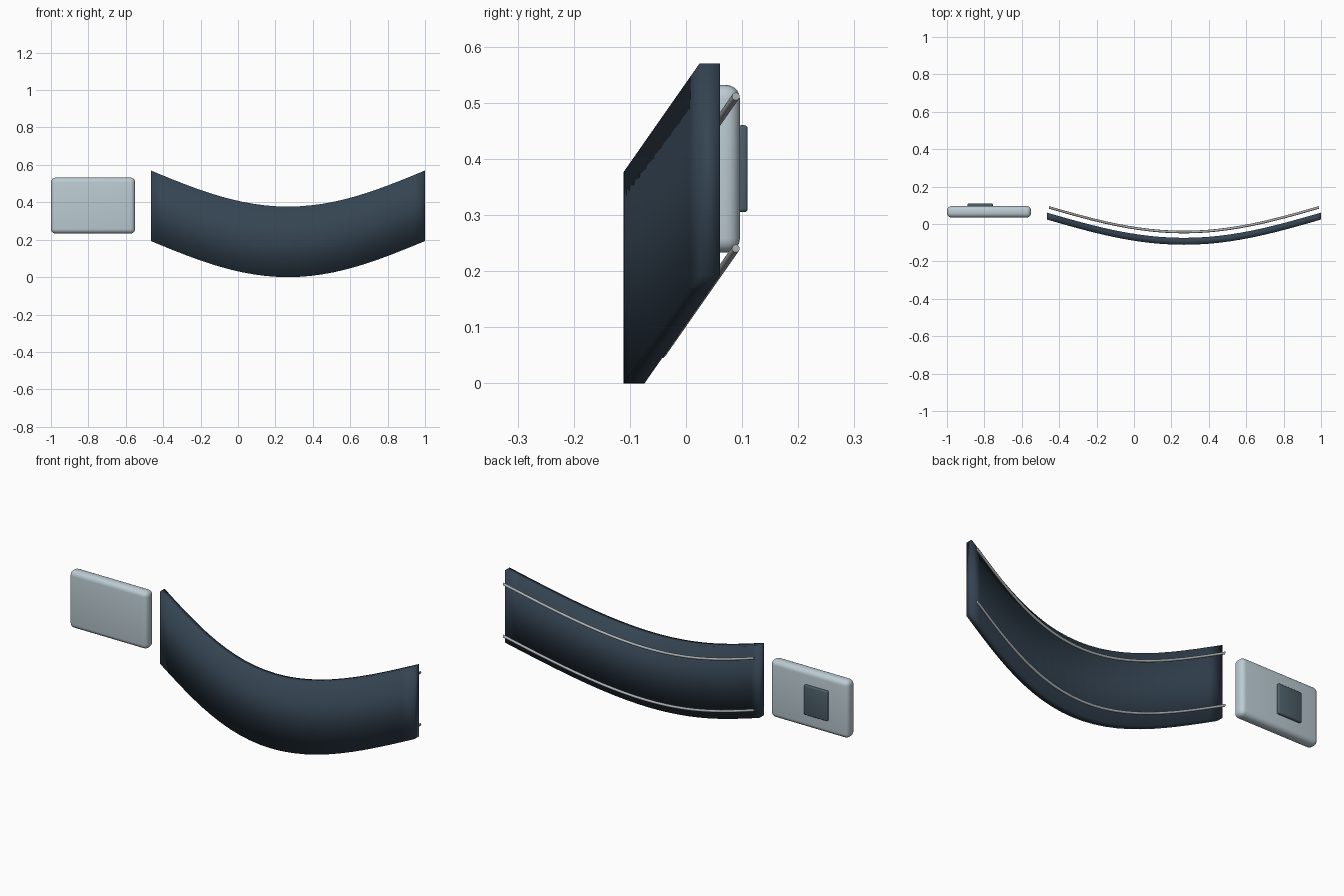
import bpy, bmesh, math

if "Cube" in bpy.data.objects:
    bpy.data.objects.remove(bpy.data.objects["Cube"])

def paint(obj, name, rgb):
    mat = bpy.data.materials.get(name) or bpy.data.materials.new(name)
    mat.diffuse_color = (*rgb, 1)
    mat.use_nodes = True
    mat.node_tree.nodes["Principled BSDF"].inputs["Base Color"].default_value = mat.diffuse_color
    obj.data.materials.append(mat)

def add_object(name, bm):
    bmesh.ops.recalc_face_normals(bm, faces=bm.faces)
    mesh = bpy.data.meshes.new(name)
    bm.to_mesh(mesh)
    bm.free()
    obj = bpy.data.objects.new(name, mesh)
    bpy.context.collection.objects.link(obj)
    return obj

def smooth(obj, degrees):
    bpy.ops.object.select_all(action='DESELECT')
    bpy.context.view_layer.objects.active = obj
    obj.select_set(True)
    bpy.ops.object.shade_smooth_by_angle(angle=math.radians(degrees))

CENTRE, HALF, STEPS = 0.267, 0.733, 24

def sweep(name, section, reach=1.0):
    """Sweep a (y, z) section along the curve that rises and recedes to both ends."""
    bm = bmesh.new()
    rings = []
    for i in range(STEPS + 1):
        t = reach * (2 * i / STEPS - 1)
        rise = 1 - math.cos(t * math.pi / 2)
        rings.append([bm.verts.new((CENTRE + HALF * t, y + 0.135 * rise, z + 0.193 * rise))
                      for y, z in section])
    n = len(section)
    for a, b in zip(rings, rings[1:]):
        for j in range(n):
            k = (j + 1) % n
            bm.faces.new((a[j], a[k], b[k], b[j]))
    bm.faces.new(rings[0])
    bm.faces.new(rings[-1])
    return add_object(name, bm)

def rounded_box(name, lo, hi, radius, segments):
    bm = bmesh.new()
    bmesh.ops.create_cube(bm, size=1)
    for v in bm.verts:
        v.co = [(a + b) / 2 + c * (b - a) for a, b, c in zip(lo, hi, v.co)]
    obj = add_object(name, bm)
    mod = obj.modifiers.new("rounding", 'BEVEL')
    mod.width, mod.segments = radius, segments
    bpy.context.view_layer.objects.active = obj
    bpy.ops.object.modifier_apply(modifier=mod.name)
    smooth(obj, 35)
    return obj

# Curved panel
panel = sweep("curved_panel",
              [(-0.111, 0), (-0.074, 0), (-0.074, 0.377), (-0.111, 0.377)])
panel.data.shade_smooth()
paint(panel, "dark_slate", (0.035, 0.058, 0.085))

# Two thin rails behind the panel
for label, z in (("lower", 0.052), ("upper", 0.323)):
    circle = [(-0.043 + 0.007 * math.cos(a), z + 0.007 * math.sin(a))
              for a in (k * math.tau / 10 for k in range(10))]
    rail = sweep(label + "_rail", circle, 0.985)
    smooth(rail, 50)
    paint(rail, "rail_grey", (0.42, 0.44, 0.45))

# Rounded block beside the panel
block = rounded_box("side_block", (-1, 0.034, 0.233), (-0.55, 0.096, 0.532), 0.025, 5)
paint(block, "pale_grey", (0.50, 0.60, 0.65))

# Small plate on the back of the block
plate = rounded_box("back_plate", (-0.89, 0.092, 0.305), (-0.755, 0.11, 0.46), 0.006, 3)
paint(plate, "plate_slate", (0.075, 0.115, 0.14))
